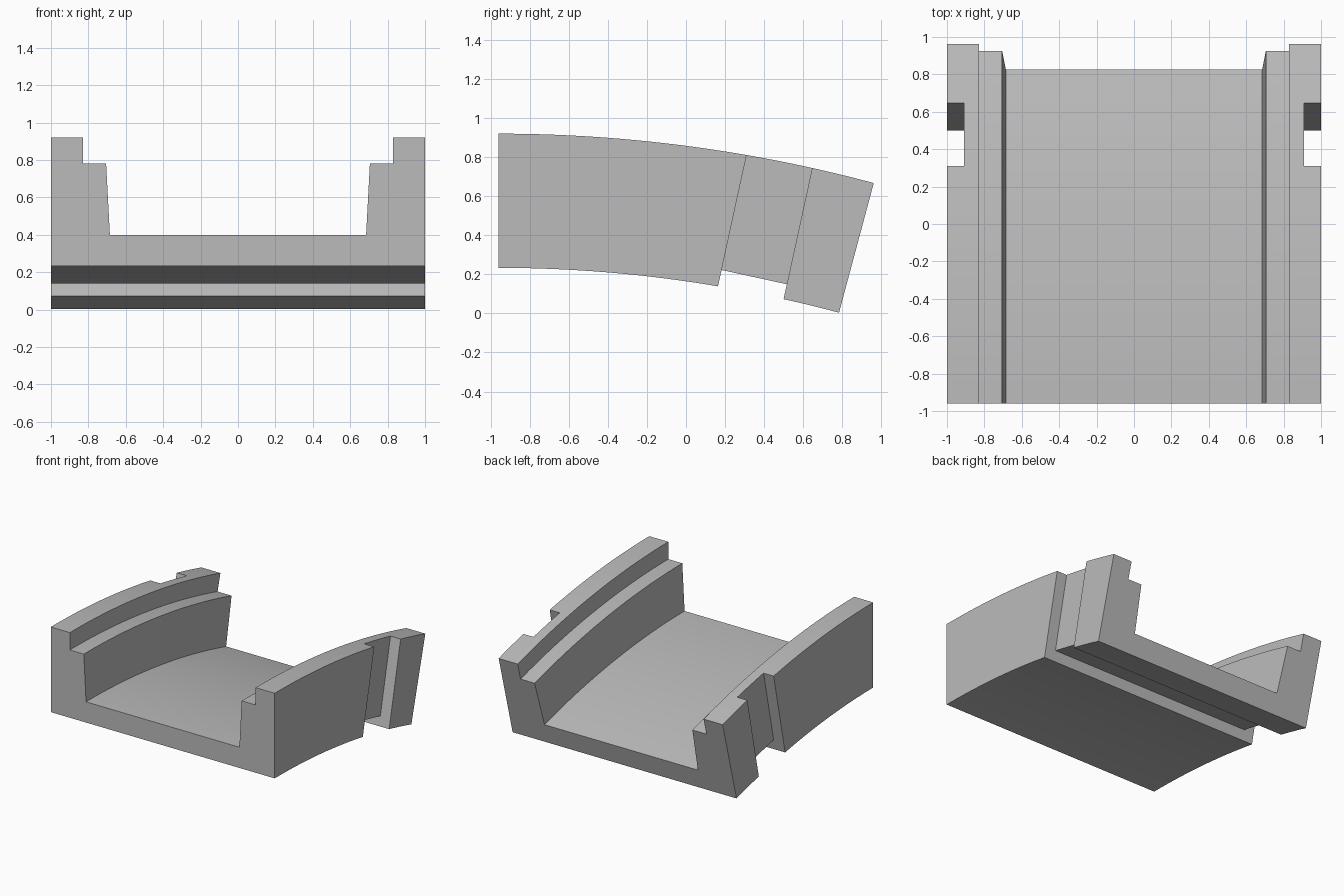
import bpy, bmesh
from math import radians, sin, cos
from mathutils import Matrix, Vector

cube = bpy.data.objects.get("Cube")
if cube:
    bpy.data.objects.remove(cube)

grey = bpy.data.materials.new("light_grey")
grey.use_nodes = True
grey.diffuse_color = (0.5, 0.5, 0.5, 1)
grey.node_tree.nodes["Principled BSDF"].inputs["Base Color"].default_value = (0.5, 0.5, 0.5, 1)

FRONT_Y, CENTRE_Z, SWEEP, STEPS = -0.96, -6.503, radians(15), 32


def loft(name, rings):
    """Skin a list of equal closed rings and cap both ends."""
    bm = bmesh.new()
    loops = [[bm.verts.new(p) for p in ring] for ring in rings]
    for a, b in zip(loops, loops[1:]):
        for i in range(len(a)):
            j = (i + 1) % len(a)
            bm.faces.new((a[i], a[j], b[j], b[i]))
    bm.faces.new(loops[0])
    bm.faces.new(loops[-1])
    bmesh.ops.recalc_face_normals(bm, faces=bm.faces)
    mesh = bpy.data.meshes.new(name)
    bm.to_mesh(mesh)
    bm.free()
    mesh.materials.append(grey)
    obj = bpy.data.objects.new(name, mesh)
    bpy.context.collection.objects.link(obj)
    return obj


def mirrored(half):
    return half + [(-x, z) for x, z in reversed(half)]


# Stepped channel section swept along a shallow arc
section = mirrored([(1, 0.233), (1, 0.92), (0.83, 0.92), (0.83, 0.78),
                    (0.705, 0.78), (0.685, 0.40)])
rings = []
for k in range(STEPS + 1):
    a = SWEEP * k / STEPS
    rings.append([(x, FRONT_Y + (z - CENTRE_Z) * sin(a), CENTRE_Z + (z - CENTRE_Z) * cos(a))
                  for x, z in section])
channel = loft("curved_channel", rings)

# U-shaped cutter for the straight groove around the sides and underside
groove = mirrored([(1.2, -0.4), (1.2, 1.2), (0.91, 1.2), (0.91, 0)])
tilt = Matrix.Translation((0, 0.182, 0.222)) @ Matrix.Rotation(radians(-12.3), 4, "X")
cutter = loft("groove_cutter", [[tilt @ Vector((x, y, z)) for x, z in groove] for y in (0, 0.342)])
cutter.hide_render = True
cutter.hide_set(True)

cut = channel.modifiers.new("groove", "BOOLEAN")
cut.operation, cut.solver, cut.object = "DIFFERENCE", "EXACT", cutter

# Apply the cut, then smooth only the gentle arc facets
bpy.ops.object.select_all(action="DESELECT")
bpy.context.view_layer.objects.active = channel
channel.select_set(True)
bpy.ops.object.modifier_apply(modifier=cut.name)
bpy.data.objects.remove(cutter)
bpy.ops.object.shade_smooth_by_angle(angle=radians(20))
